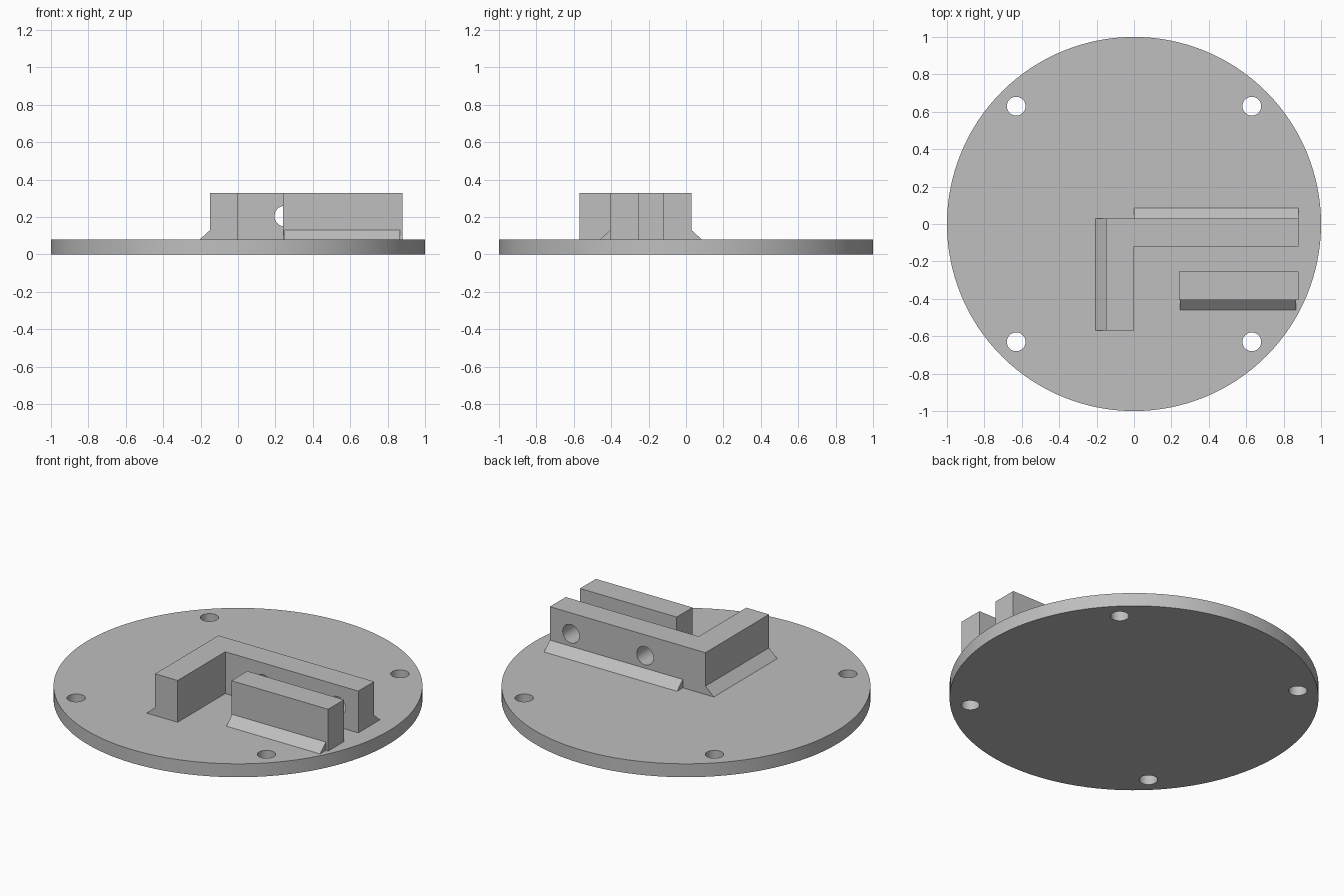
import bpy
import bmesh
from mathutils import Matrix, Vector

cube = bpy.data.objects.get("Cube")
if cube:
    bpy.data.objects.remove(cube, do_unlink=True)

BASE, TOP, LIP = 0.08, 0.33, 0.13

grey = bpy.data.materials.new("plain grey")
grey.use_nodes = True
colour = (0.52, 0.52, 0.52, 1)
grey.diffuse_color = colour
grey.node_tree.nodes["Principled BSDF"].inputs["Base Color"].default_value = colour


def finish(name, bm):
    bmesh.ops.recalc_face_normals(bm, faces=bm.faces)
    mesh = bpy.data.meshes.new(name)
    bm.to_mesh(mesh)
    bm.free()
    mesh.materials.append(grey)
    obj = bpy.data.objects.new(name, mesh)
    bpy.context.collection.objects.link(obj)
    return obj


def prism(name, outline, sweep):
    """Extrude a closed outline of 3D points along a vector."""
    bm = bmesh.new()
    face = bm.faces.new([bm.verts.new(p) for p in outline])
    out = bmesh.ops.extrude_face_region(bm, geom=[face], use_keep_orig=True)
    verts = [v for v in out["geom"] if isinstance(v, bmesh.types.BMVert)]
    bmesh.ops.translate(bm, verts=verts, vec=Vector(sweep))
    return finish(name, bm)


def cylinder(name, radius, depth, centre, axis="Z", segments=48):
    bm = bmesh.new()
    turn = Matrix.Rotation(1.5707963, 4, "X") if axis == "Y" else Matrix()
    bmesh.ops.create_cone(bm, cap_ends=True, segments=segments, radius1=radius,
                          radius2=radius, depth=depth,
                          matrix=Matrix.Translation(centre) @ turn)
    return finish(name, bm)


def drill(target, cutters):
    """Cut each cutter out of the target, then smooth the round walls."""
    bpy.context.view_layer.objects.active = target
    for cutter in cutters:
        mod = target.modifiers.new("hole", "BOOLEAN")
        mod.operation = "DIFFERENCE"
        mod.solver = "EXACT"
        mod.object = cutter
        bpy.ops.object.modifier_apply(modifier=mod.name)
        bpy.data.objects.remove(cutter, do_unlink=True)
    bpy.ops.object.select_all(action="DESELECT")
    target.select_set(True)
    bpy.ops.object.shade_smooth_by_angle()


# Round base plate with four mounting holes
plate = cylinder("base_plate", 1, BASE, (0, 0, BASE / 2), segments=128)
drill(plate, [cylinder("mount_cutter", 0.05, 0.3, (0.63 * sx, 0.63 * sy, 0.04))
              for sx in (-1, 1) for sy in (-1, 1)])

# L-shaped bracket with two cross holes
corners = [(-0.15, -0.57), (0, -0.57), (0, -0.12), (0.88, -0.12), (0.88, 0.03), (-0.15, 0.03)]
bracket = prism("corner_bracket", [(x, y, BASE) for x, y in corners], (0, 0, TOP - BASE))
drill(bracket, [cylinder("cross_cutter", 0.055, 0.4, (x, -0.05, 0.205), "Y")
                for x in (0.25, 0.74)])

# Free-standing front bar
corners = [(0.24, -0.405), (0.88, -0.405), (0.88, -0.255), (0.24, -0.255)]
prism("front_bar", [(x, y, BASE) for x, y in corners], (0, 0, TOP - BASE))

# Sloped reinforcing fillets along the outer walls
prism("side_fillet", [(-0.15, -0.57, BASE), (-0.205, -0.57, BASE), (-0.15, -0.57, LIP)],
      (0, 0.6, 0))
prism("back_fillet", [(0, 0.03, BASE), (0, 0.085, BASE), (0, 0.03, LIP)], (0.88, 0, 0))
prism("front_fillet", [(0.245, -0.405, BASE), (0.245, -0.46, BASE), (0.245, -0.405, LIP)],
      (0.62, 0, 0))
